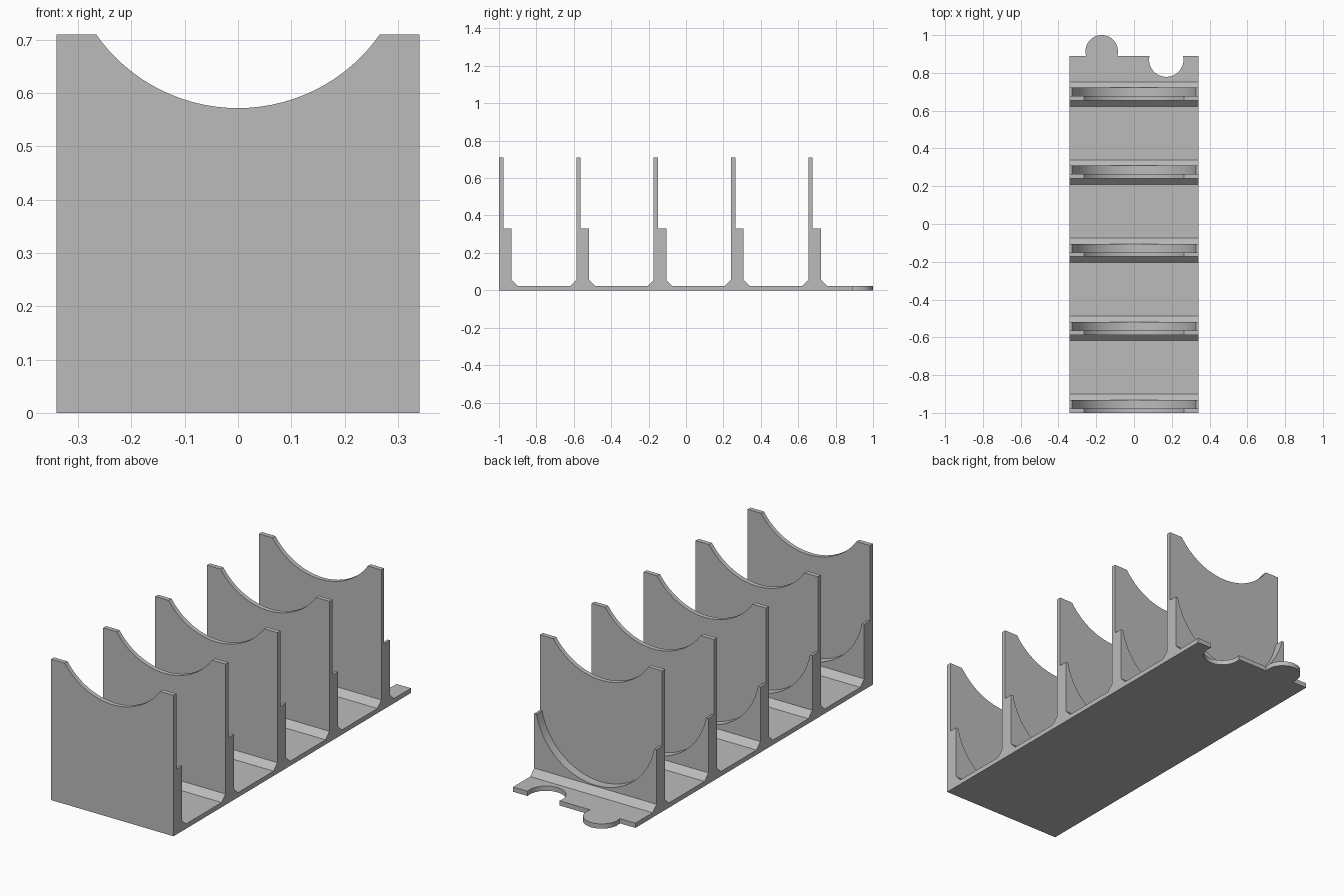
import bpy, bmesh
from math import pi
from mathutils import Matrix

cube = bpy.data.objects.get("Cube")
if cube:
    bpy.data.objects.remove(cube, do_unlink=True)

HALF_W, COUNT, PITCH = 0.341, 5, 0.4135
BASE_T, WALL_T, LEDGE_T, BEVEL = 0.024, 0.023, 0.068, 0.031
WALL_H, LEDGE_H, BASE_END = 0.71, 0.33, 0.89
starts = [-1 + PITCH * k for k in range(COUNT)]

grey = bpy.data.materials.new("plain grey")
grey.use_nodes = True
colour = (0.5, 0.5, 0.5, 1)
grey.diffuse_color = colour
grey.node_tree.nodes["Principled BSDF"].inputs["Base Color"].default_value = colour


def make_object(name, bm):
    bmesh.ops.recalc_face_normals(bm, faces=bm.faces)
    mesh = bpy.data.meshes.new(name)
    bm.to_mesh(mesh)
    bm.free()
    mesh.materials.append(grey)
    ob = bpy.data.objects.new(name, mesh)
    bpy.context.scene.collection.objects.link(ob)
    return ob


def cylinders(name, centres, radius, depth, along_y):
    """Equal cylinders, lying along y or standing along z."""
    bm = bmesh.new()
    turn = Matrix.Rotation(pi / 2, 4, 'X') if along_y else Matrix()
    for c in centres:
        bmesh.ops.create_cone(bm, cap_ends=True, segments=96, radius1=radius, radius2=radius,
                              depth=depth, matrix=Matrix.Translation(c) @ turn)
    return make_object(name, bm)


# Side profile: floor, then walls with a stepped ledge and bevelled feet
profile = [(-1, 0)]
for k, y in enumerate(starts):
    if k:
        profile += [(y - BEVEL, BASE_T), (y, BASE_T + BEVEL)]
    back = y + LEDGE_T
    profile += [(y, WALL_H), (y + WALL_T, WALL_H), (y + WALL_T, LEDGE_H), (back, LEDGE_H),
                (back, BASE_T + BEVEL), (back + BEVEL, BASE_T)]
profile += [(BASE_END, BASE_T), (BASE_END, 0)]

bm = bmesh.new()
face = bm.faces.new([bm.verts.new((-HALF_W, y, z)) for y, z in profile])
side = bmesh.ops.extrude_face_region(bm, geom=[face])["geom"]
bmesh.ops.translate(bm, vec=(2 * HALF_W, 0, 0),
                    verts=[v for v in side if isinstance(v, bmesh.types.BMVert)])
rack = make_object("cradle_rack", bm)

# Round cuts for wall tops, ledges and socket, and the joining tab
gap = 0.12
tools = [
    (cylinders("wall_top_cutter", [(0, 0, 0.8975)], 0.3255, 3, True), 'DIFFERENCE'),
    (cylinders("ledge_cutter", [(0, y + WALL_T + gap / 2, 0.394) for y in starts],
               0.334, gap, True), 'DIFFERENCE'),
    (cylinders("socket_cutter", [(0.171, 0.87, 0)], 0.091, 0.2, False), 'DIFFERENCE'),
    (cylinders("tab_disc", [(-0.171, 0.914, BASE_T / 2)], 0.086, BASE_T, False), 'UNION'),
]
for tool, operation in tools:
    mod = rack.modifiers.new(tool.name, 'BOOLEAN')
    mod.object, mod.operation, mod.solver = tool, operation, 'EXACT'

# Bake the cuts and drop the helpers
bpy.context.view_layer.update()
baked = bpy.data.meshes.new_from_object(rack.evaluated_get(bpy.context.evaluated_depsgraph_get()))
rack.modifiers.clear()
rack.data = baked
for tool, _ in tools:
    bpy.data.objects.remove(tool, do_unlink=True)

bpy.context.view_layer.objects.active = rack
rack.select_set(True)
bpy.ops.object.shade_smooth_by_angle(angle=pi / 6)
